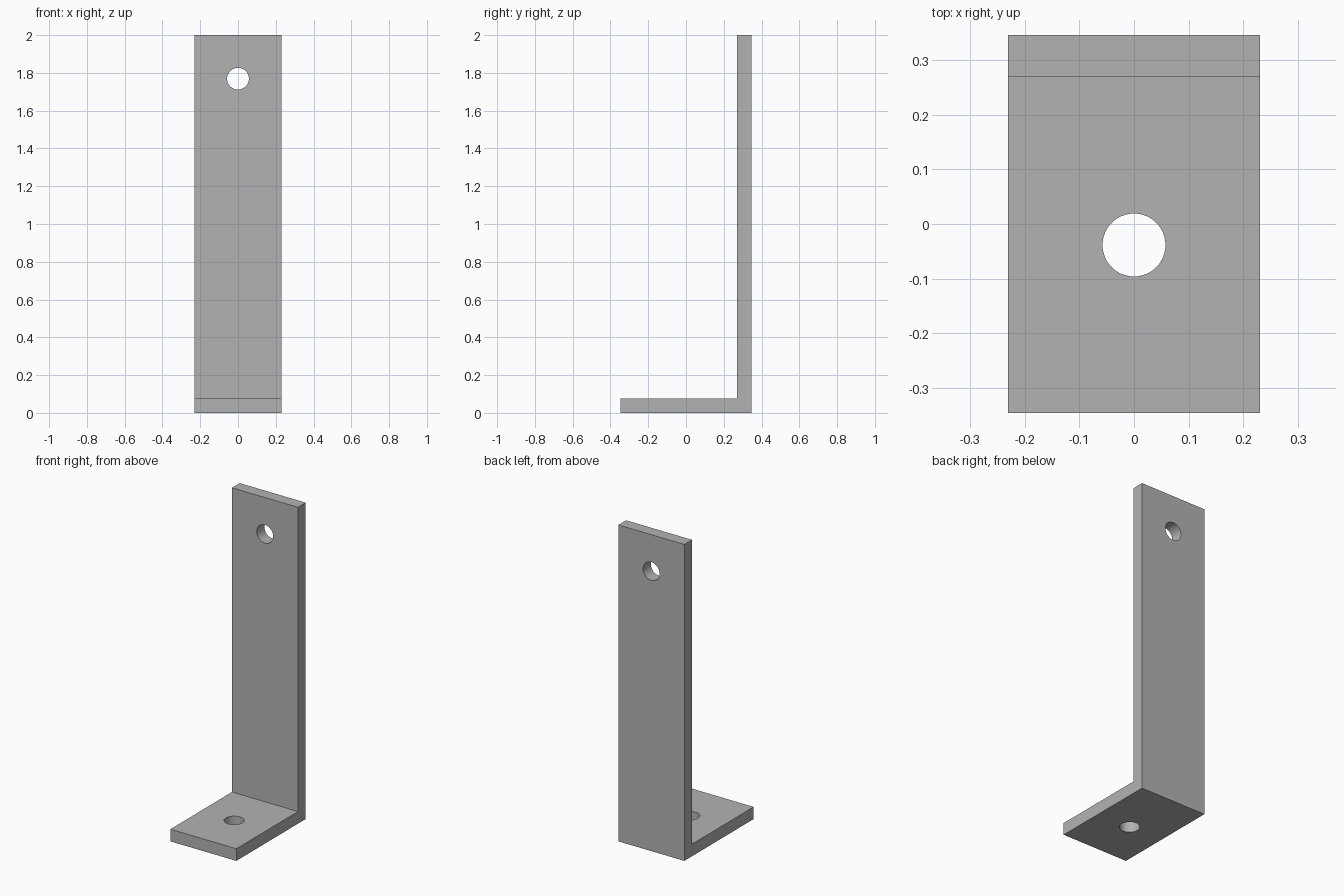
import bpy
import bmesh
import math

default = bpy.data.objects.get("Cube")
if default:
    bpy.data.objects.remove(default, do_unlink=True)

UNIT = 2 / 52
HALF_W, HALF_D, THICK, HEIGHT = 6 * UNIT, 9 * UNIT, 2 * UNIT, 2.0
HOLE_R = 1.5 * UNIT

# Plain grey metal
metal = bpy.data.materials.new("grey metal")
metal.use_nodes = True
grey = (0.45, 0.45, 0.45, 1)
metal.diffuse_color = grey
metal.node_tree.nodes["Principled BSDF"].inputs["Base Color"].default_value = grey


# L-shaped profile extruded across the width
def make_bracket():
    profile = [(-HALF_D, 0), (HALF_D, 0), (HALF_D, HEIGHT),
               (HALF_D - THICK, HEIGHT), (HALF_D - THICK, THICK), (-HALF_D, THICK)]
    bm = bmesh.new()
    side = bm.faces.new([bm.verts.new((-HALF_W, y, z)) for y, z in profile])
    extruded = bmesh.ops.extrude_face_region(bm, geom=[side])["geom"]
    moved = [v for v in extruded if isinstance(v, bmesh.types.BMVert)]
    bmesh.ops.translate(bm, verts=moved, vec=(2 * HALF_W, 0, 0))
    bmesh.ops.recalc_face_normals(bm, faces=bm.faces)
    mesh = bpy.data.meshes.new("angle_bracket")
    bm.to_mesh(mesh)
    bm.free()
    mesh.materials.append(metal)
    obj = bpy.data.objects.new("angle_bracket", mesh)
    bpy.context.collection.objects.link(obj)
    return obj


# Round bolt hole drilled through one plate
def drill(obj, name, location, rotation):
    bpy.ops.mesh.primitive_cylinder_add(vertices=64, radius=HOLE_R, depth=4 * THICK,
                                        location=location, rotation=rotation)
    cutter = bpy.context.object
    cutter.name = name
    cutter.hide_render = True
    cutter.data.materials.append(metal)
    cut = obj.modifiers.new(name, "BOOLEAN")
    cut.operation = "DIFFERENCE"
    cut.solver = "EXACT"
    cut.object = cutter
    bpy.ops.object.select_all(action="DESELECT")
    obj.select_set(True)
    bpy.context.view_layer.objects.active = obj
    bpy.ops.object.modifier_apply(modifier=cut.name)
    bpy.data.objects.remove(cutter, do_unlink=True)


bracket = make_bracket()
drill(bracket, "foot_hole", (0, -UNIT, THICK / 2), (0, 0, 0))
drill(bracket, "upright_hole", (0, HALF_D - THICK / 2, HEIGHT - 6 * UNIT), (math.pi / 2, 0, 0))
bpy.ops.object.shade_smooth_by_angle(angle=math.radians(30))
